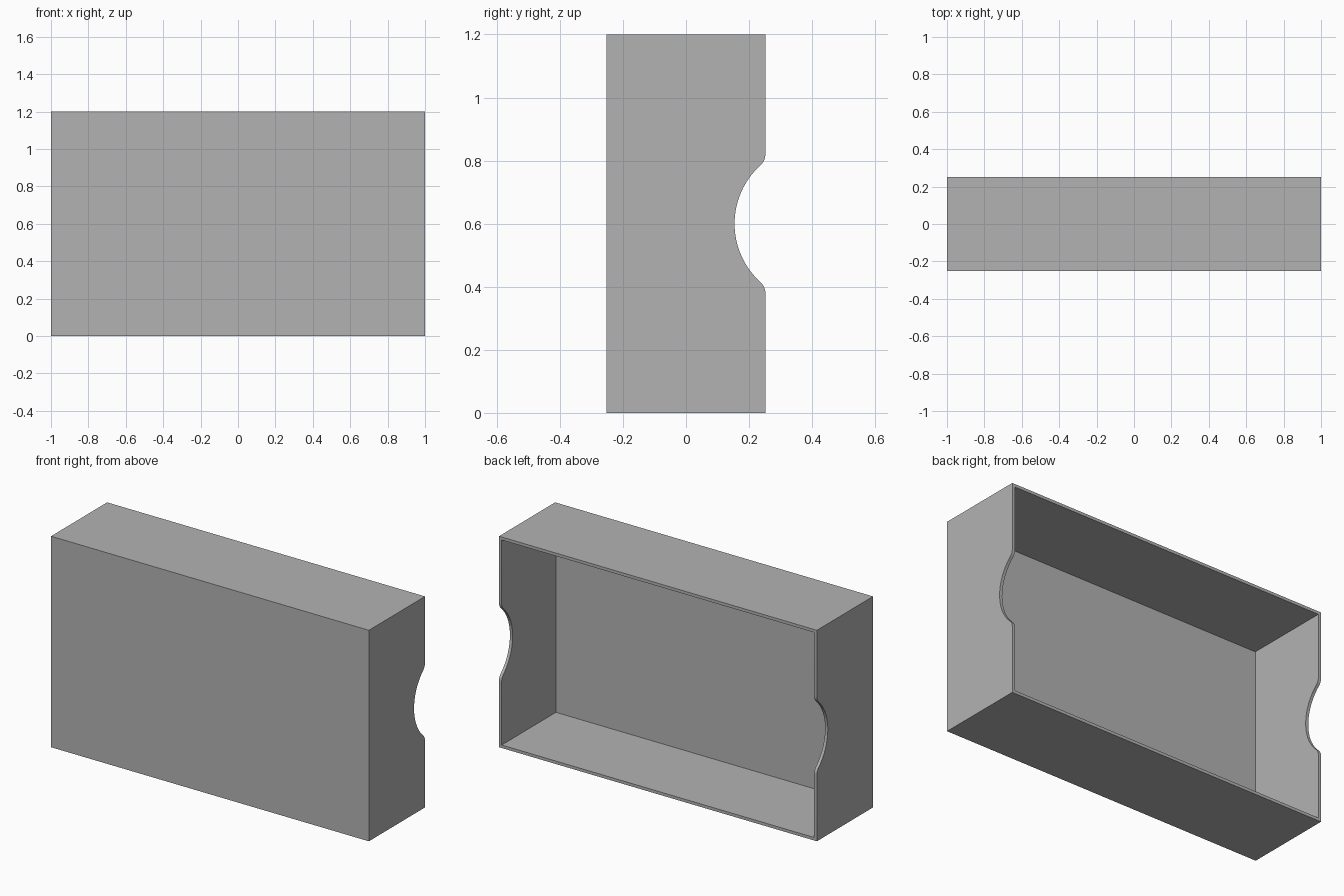
import bpy
import bmesh
from math import sqrt, atan2, cos, sin, pi

cube = bpy.data.objects.get("Cube")
if cube:
    bpy.data.objects.remove(cube, do_unlink=True)

WIDTH, DEPTH, HEIGHT, WALL = 2.0, 0.504, 1.2, 0.017
FRONT, BACK, MID = -DEPTH / 2, DEPTH / 2, HEIGHT / 2
NOTCH_R, FILLET_R, NOTCH_DEPTH = 0.25, 0.05, 0.098

grey = bpy.data.materials.new("plain grey")
grey.use_nodes = True
colour = (0.45, 0.45, 0.45, 1)
grey.diffuse_color = colour
grey.node_tree.nodes["Principled BSDF"].inputs["Base Color"].default_value = colour


def arc(cy, cz, radius, start, end, steps):
    """Points along an arc in the side plane."""
    angles = [start + (end - start) * i / steps for i in range(steps + 1)]
    return [(cy + radius * cos(a), cz + radius * sin(a)) for a in angles]


# Side wall profile: rectangle with a rounded thumb notch in the back edge
notch_y = BACK - NOTCH_DEPTH + NOTCH_R
fillet_y = BACK - FILLET_R
rise = sqrt((NOTCH_R + FILLET_R) ** 2 - (notch_y - fillet_y) ** 2)
turn = atan2(rise, notch_y - fillet_y)
profile = [(FRONT, 0), (BACK, 0)]
profile += arc(fillet_y, MID - rise, FILLET_R, 0, turn, 8)
profile += arc(notch_y, MID, NOTCH_R, pi + turn, pi - turn, 32)[1:-1]
profile += arc(fillet_y, MID + rise, FILLET_R, -turn, 0, 8)
profile += [(BACK, HEIGHT), (FRONT, HEIGHT)]

# Open tray: two notched sides joined by bottom, top and front panels
bm = bmesh.new()
left = [bm.verts.new((WIDTH / 2, y, z)) for y, z in profile]
right = [bm.verts.new((-WIDTH / 2, y, z)) for y, z in profile]
bm.faces.new(left)
bm.faces.new(right[::-1])
for i in (0, -2, -1):
    bm.faces.new((right[i], right[i + 1], left[i + 1], left[i]))
mesh = bpy.data.meshes.new("open_tray")
bm.to_mesh(mesh)
bm.free()
mesh.materials.append(grey)
tray = bpy.data.objects.new("open_tray", mesh)
bpy.context.collection.objects.link(tray)

# Wall thickness grows inward
shell = tray.modifiers.new("walls", "SOLIDIFY")
shell.thickness = WALL
shell.offset = -1
shell.use_even_offset = True

bpy.ops.object.select_all(action="DESELECT")
tray.select_set(True)
bpy.context.view_layer.objects.active = tray
bpy.ops.object.modifier_apply(modifier=shell.name)
bpy.ops.object.shade_smooth_by_angle()
